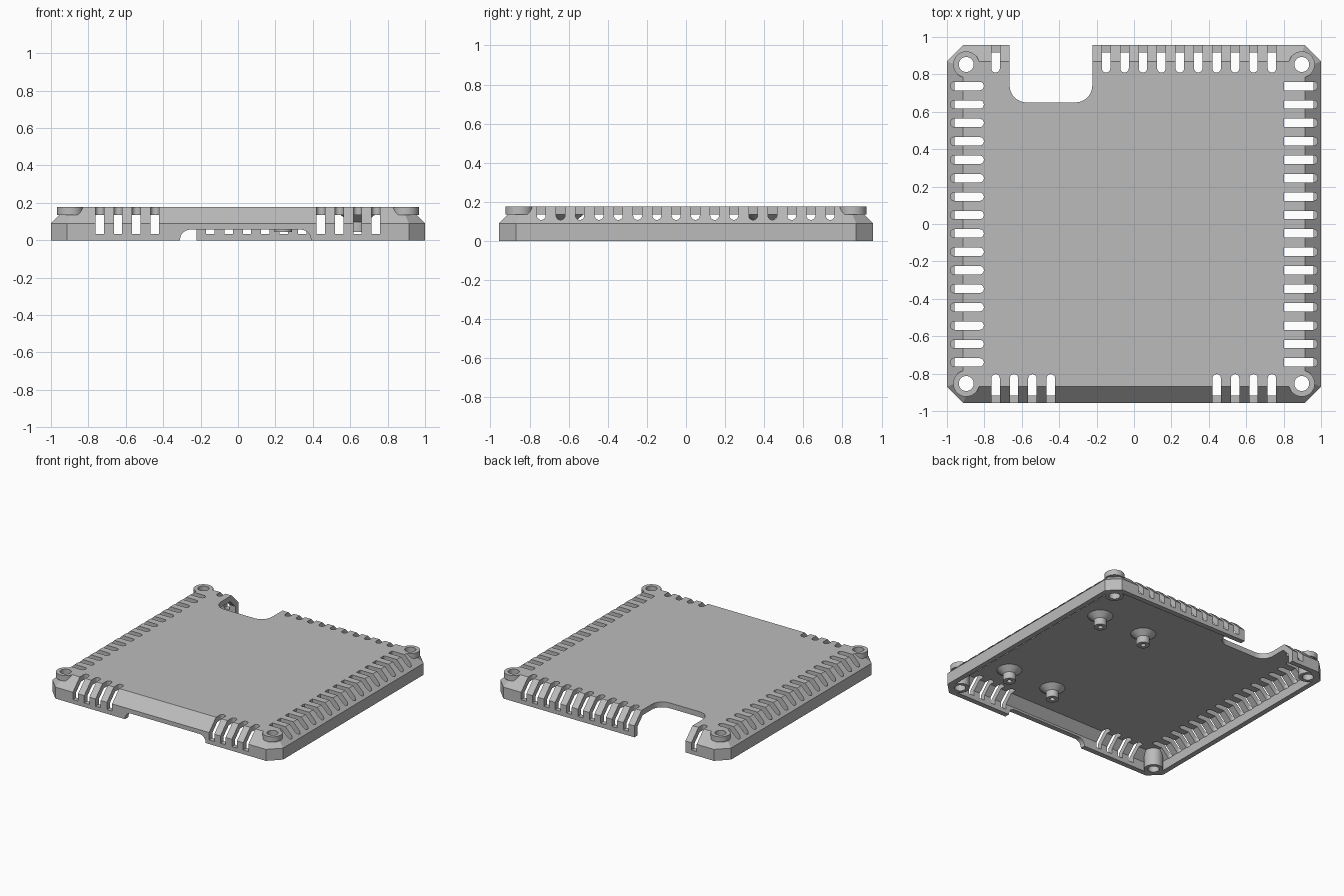
import bpy, bmesh, math

if "Cube" in bpy.data.objects:
    bpy.data.objects.remove(bpy.data.objects["Cube"], do_unlink=True)

grey = bpy.data.materials.new("plain grey")
grey.use_nodes = True
GREY = (0.5, 0.5, 0.5, 1)
grey.diffuse_color = GREY
grey.node_tree.nodes["Principled BSDF"].inputs["Base Color"].default_value = GREY

HALF_X, HALF_Y, TOP, CEILING = 1.0, 0.957, 0.177, 0.135
WALL, CHAMFER = 0.04, 0.087
PITCH, FIRST = 0.0985, -0.74


def make(name, bm):
    bmesh.ops.recalc_face_normals(bm, faces=bm.faces)
    mesh = bpy.data.meshes.new(name)
    bm.to_mesh(mesh)
    bm.free()
    mesh.materials.append(grey)
    ob = bpy.data.objects.new(name, mesh)
    bpy.context.collection.objects.link(ob)
    return ob


def add_loft(bm, loops):
    """Closed solid through matching rings of points."""
    rings = [[bm.verts.new(p) for p in loop] for loop in loops]
    n = len(rings[0])
    for a, b in zip(rings, rings[1:]):
        for i in range(n):
            j = (i + 1) % n
            bm.faces.new((a[i], a[j], b[j], b[i]))
    bm.faces.new(rings[0][::-1])
    bm.faces.new(rings[-1])


def octagon(hx, hy, cut, z):
    return [(sx * x, sy * y, z) for sx, sy, flip in ((1, 1, 0), (-1, 1, 1), (-1, -1, 0), (1, -1, 1))
            for x, y in [((hx, hy - cut), (hx - cut, hy)), ((hx - cut, hy), (hx, hy - cut))][flip]]


def chamfered_solid(name, inset, z0, z_mid, z_top):
    """Octagonal block whose upper edge slopes in at 45 degrees."""
    shrink = 2 - math.sqrt(2)
    slope = z_top - z_mid
    bm = bmesh.new()
    add_loft(bm, [octagon(HALF_X - d, HALF_Y - d, CHAMFER - d * shrink, z)
                  for d, z in ((inset, z0), (inset, z_mid), (inset + slope, z_top))])
    return make(name, bm)


def rounded_rect(u0, u1, v0, v1, radii, steps=8):
    """Outline with one radius per corner, from lower left anticlockwise."""
    pts = []
    corners = ((u0, v0, 1, 1), (u1, v0, -1, 1), (u1, v1, -1, -1), (u0, v1, 1, -1))
    for k, ((u, v, su, sv), r) in enumerate(zip(corners, radii)):
        for i in range(steps + 1 if r else 1):
            a = math.pi * (1 + k / 2) + math.pi / 2 * i / steps
            pts.append((u + r * (su + math.cos(a)), v + r * (sv + math.sin(a))))
    return pts


def add_prism(bm, pts, lo, hi, along_y=False):
    add_loft(bm, [[(u, w, v) if along_y else (u, v, w) for u, v in pts] for w in (lo, hi)])


def add_turned(bm, cx, cy, profile, sides=32):
    add_loft(bm, [[(cx + r * math.cos(2 * math.pi * i / sides), cy + r * math.sin(2 * math.pi * i / sides), z)
                   for i in range(sides)] for r, z in profile])


def boolean(target, tool, operation="DIFFERENCE"):
    mod = target.modifiers.new("cut", "BOOLEAN")
    mod.operation, mod.object, mod.solver = operation, tool, "EXACT"
    bpy.context.view_layer.objects.active = target
    bpy.ops.object.modifier_apply(modifier=mod.name)
    bpy.data.objects.remove(tool, do_unlink=True)


corners = [(sx * 0.897, sy * 0.853) for sx in (-1, 1) for sy in (-1, 1)]


def corner_rods(name, r, lo, hi):
    bm = bmesh.new()
    for x, y in corners:
        add_turned(bm, x, y, ((r, lo), (r, hi)))
    return make(name, bm)


# hollow cover, keeping solid screw columns in the corners
cover = chamfered_solid("cover_shell", 0, 0, 0.09, TOP)
cavity = chamfered_solid("cavity", WALL, -0.1, 0.073, CEILING)
boolean(cavity, corner_rods("screw_columns", 0.067, 0, 0.3))
boolean(cover, cavity)
boolean(cover, corner_rods("screw_collars", 0.07, CEILING, TOP), "UNION")
boolean(cover, corner_rods("screw_holes", 0.04, -0.1, 0.3))

# ventilation slots round all four sides
R = 0.0225
slots = bmesh.new()
for i in range(16):
    c = FIRST + PITCH * i
    add_prism(slots, rounded_rect(-0.982, -0.803, c - R, c + R, [R * 0.98] * 4), 0.07, 0.3)
    add_prism(slots, rounded_rect(0.803, 0.982, c - R, c + R, [0, R * 0.98, R * 0.98, 0]), 0.07, 0.3)
    if i < 4 or i > 11:
        add_prism(slots, rounded_rect(c - R, c + R, -1.1, -0.803, [0, 0, R * 0.98, R * 0.98]), 0.033, 0.3)
    if i == 0 or i > 5:
        add_prism(slots, rounded_rect(c - R, c + R, 0.81, 1.1, [R * 0.98, R * 0.98, 0, 0]), 0.033, 0.3)
boolean(cover, make("slots", slots))

# large back notch and shallow front opening
notches = bmesh.new()
add_prism(notches, rounded_rect(-0.665, -0.223, 0.65, 1.1, [0.09, 0.09, 0, 0]), -0.1, 0.3)
add_prism(notches, rounded_rect(-0.31, 0.39, -0.1, 0.057, [0, 0, 0.055, 0.055]), -1.1, -0.85, True)
boolean(cover, make("notches", notches))

# flared standoffs under the top, each with a blind pilot hole
for side, x in (("left", 0.64), ("inner", 0.242)):
    for end, y in (("back", 0.39), ("front", -0.615)):
        bm = bmesh.new()
        add_turned(bm, x, y, ((0.018, 0.12), (0.018, 0.045), (0.046, 0.045), (0.046, 0.098),
                              (0.09, CEILING), (0.09, CEILING + 0.01)))
        make(f"standoff_{end}_{side}", bm)

for ob in bpy.context.collection.objects:
    ob.select_set(ob.type == "MESH" and grey.name in ob.data.materials)
bpy.context.view_layer.objects.active = cover
bpy.ops.object.shade_smooth_by_angle(angle=math.radians(30))
